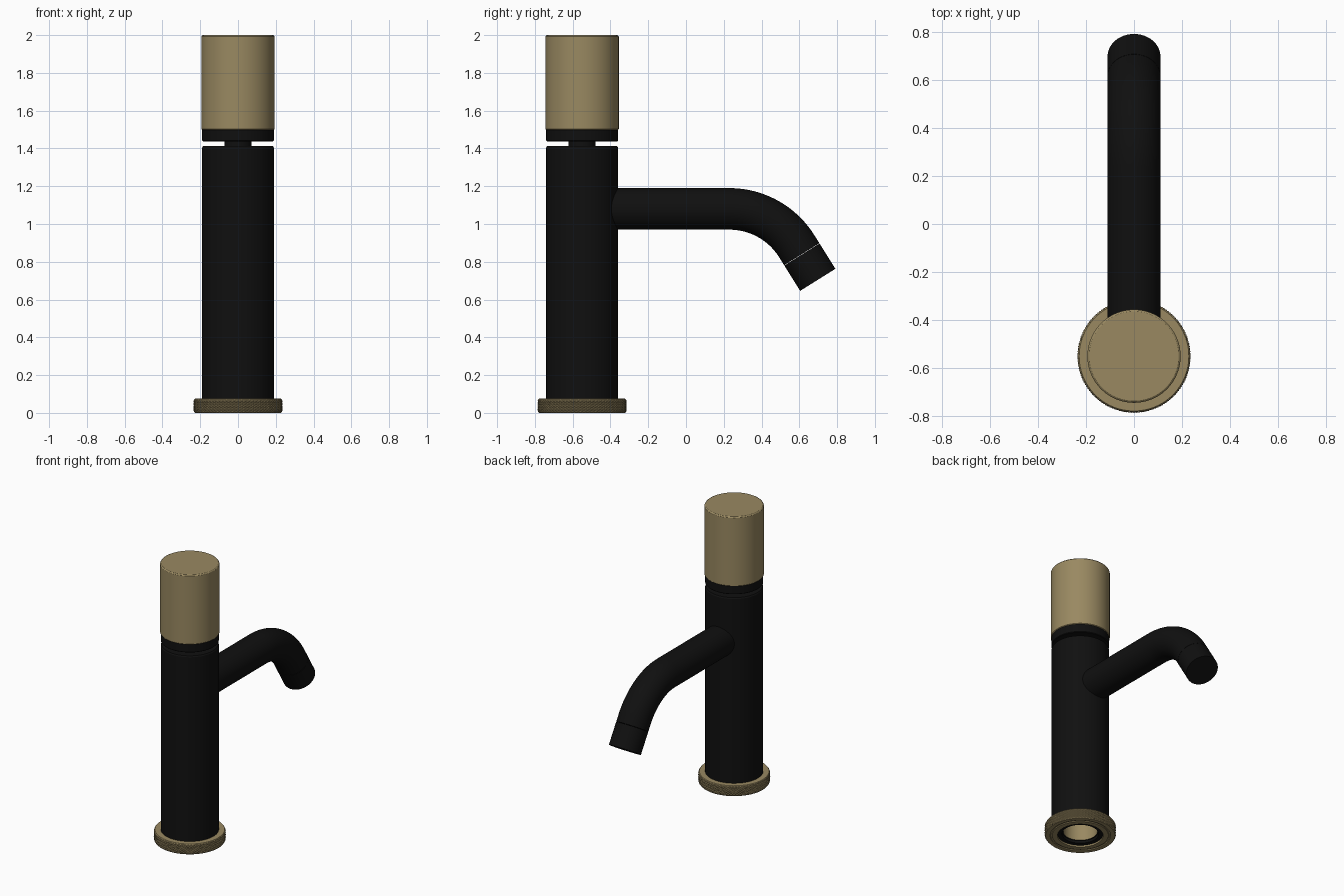
import bpy, bmesh, math
from mathutils import Vector

cube = bpy.data.objects.get("Cube")
if cube:
    bpy.data.objects.remove(cube, do_unlink=True)

AXIS_Y = -0.55


def material(name, rgb, rough):
    m = bpy.data.materials.new(name)
    m.use_nodes = True
    m.diffuse_color = (*rgb, 1)
    node = m.node_tree.nodes["Principled BSDF"]
    node.inputs["Base Color"].default_value = (*rgb, 1)
    node.inputs["Roughness"].default_value = rough
    return m


brass = material("brushed_brass", (0.32, 0.25, 0.12), 0.4)
black = material("matt_black", (0.005, 0.005, 0.005), 0.5)


def finish(name, bm, mat, y=AXIS_Y):
    bmesh.ops.recalc_face_normals(bm, faces=bm.faces)
    mesh = bpy.data.meshes.new(name)
    bm.to_mesh(mesh)
    bm.free()
    mesh.materials.append(mat)
    ob = bpy.data.objects.new(name, mesh)
    ob.location.y = y
    bpy.context.collection.objects.link(ob)
    bpy.ops.object.select_all(action="DESELECT")
    ob.select_set(True)
    bpy.context.view_layer.objects.active = ob
    bpy.ops.object.shade_smooth_by_angle(angle=math.radians(30))
    return ob


def lathe(name, profile, mat, closed=False, steps=96):
    """Spin a profile of (radius, height) points round the column axis."""
    bm = bmesh.new()
    pts = [bm.verts.new((r, 0, z)) for r, z in profile]
    edges = [bm.edges.new(p) for p in zip(pts, pts[1:])]
    if closed:
        edges.append(bm.edges.new((pts[-1], pts[0])))
    bmesh.ops.spin(bm, geom=pts + edges, cent=(0, 0, 0), axis=(0, 0, 1),
                   angle=math.tau, steps=steps)
    bmesh.ops.remove_doubles(bm, verts=bm.verts, dist=0.0001)
    return finish(name, bm, mat)


# Column, neck and collar under the handle
lathe("column", [(0.112, 0.03), (0.19, 0.03), (0.19, 1.405), (0.185, 1.413),
                 (0, 1.413)], black)
lathe("neck", [(0.072, 1.40), (0.072, 1.45)], black)
lathe("handle_collar", [(0, 1.438), (0.186, 1.438), (0.19, 1.442),
                        (0.19, 1.498), (0, 1.498)], black)

# Handle with softened rims
lathe("handle", [(0, 1.498), (0.19, 1.498), (0.194, 1.502), (0.194, 1.992),
                 (0.191, 1.997), (0.186, 2.0), (0, 2.0)], brass)

# Base ring: top and bottom rims, with a groove and a hole underneath
lathe("base_rim", [(0.232, 0.07), (0.228, 0.075), (0.15, 0.075), (0.15, 0),
                   (0.185, 0), (0.187, 0.006), (0.197, 0.006), (0.199, 0),
                   (0.228, 0), (0.232, 0.005)], brass)

# Knurled band: raised points in a diamond grid
bm = bmesh.new()
SEG, ROWS = 144, 10
rows = []
for j in range(ROWS + 1):
    ring = []
    for i in range(SEG):
        a = math.tau * i / SEG
        r = 0.236 if (i + j) % 2 and 0 < j < ROWS else 0.232
        ring.append(bm.verts.new((r * math.cos(a), r * math.sin(a),
                                  0.005 + 0.065 * j / ROWS)))
    rows.append(ring)
for j in range(ROWS):
    for i in range(SEG):
        k = (i + 1) % SEG
        quad = [rows[j][i], rows[j][k], rows[j + 1][k], rows[j + 1][i]]
        if (i + j) % 2:
            quad = quad[1:] + quad[:1]
        bm.faces.new((quad[0], quad[1], quad[2]))
        bm.faces.new((quad[0], quad[2], quad[3]))
finish("base_knurling", bm, brass)

# Underside fittings
lathe("base_seal", [(0.15, 0.012), (0.12, 0.012), (0.12, 0.03), (0.15, 0.03)],
      black, closed=True)
lathe("inlet_bore", [(0.112, 0.03), (0.112, 0.3)], brass)
lathe("inlet_cap", [(0, 0.3), (0.112, 0.3)], black)


# Spout: straight run, bend and straight tip swept as one tube
def tube(name, path, radius, mat, sides=48):
    bm = bmesh.new()
    rings = []
    for n, p in enumerate(path):
        d = (path[min(n + 1, len(path) - 1)] - path[max(n - 1, 0)]).normalized()
        up = Vector((1, 0, 0)).cross(d)
        rings.append([bm.verts.new(p + radius * (Vector((math.cos(t), 0, 0))
                                                 + up * math.sin(t)))
                      for t in (math.tau * s / sides for s in range(sides))])
    for a, b in zip(rings, rings[1:]):
        for s in range(sides):
            t = (s + 1) % sides
            bm.faces.new((a[s], a[t], b[t], b[s]))
    bm.faces.new(rings[0])
    bm.faces.new(rings[-1])
    return finish(name, bm, mat, 0)


BEND, TURN, STEPS = 0.42, math.radians(58), 20
path = [Vector((0, -0.5, 1.08))]
for n in range(STEPS + 1):
    a = TURN * n / STEPS
    path.append(Vector((0, 0.23 + BEND * math.sin(a),
                        1.08 - BEND * (1 - math.cos(a)))))
aim = Vector((0, math.cos(TURN), -math.sin(TURN)))
joint = path[-1] + aim * 0.05
tip = path[-1] + aim * 0.21
tube("spout", path + [joint], 0.11, black)
tube("spout_nozzle", [joint + aim * 0.002, tip], 0.11, black)
